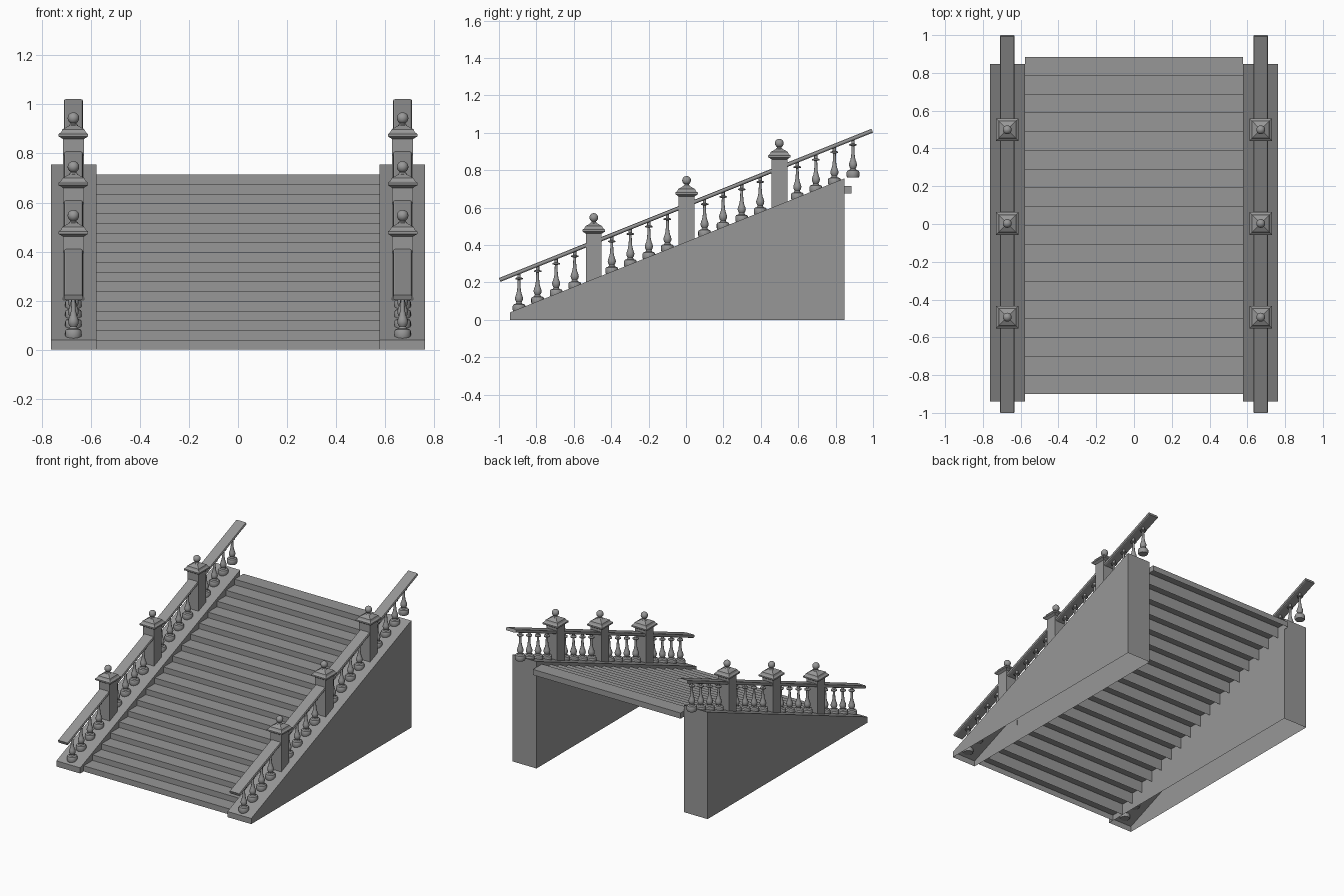
import bpy, bmesh, math
from mathutils import Matrix

if "Cube" in bpy.data.objects:
    bpy.data.objects.remove(bpy.data.objects["Cube"])

SLOPE = 0.4006          # rise per unit of run
PITCH = 0.0992          # tread depth and baluster spacing
RISE = 0.0397
RAIL_X = 0.671

stone = bpy.data.materials.new("dark_stone")
stone.diffuse_color = (0.31, 0.31, 0.31, 1)
stone.use_nodes = True
stone.node_tree.nodes["Principled BSDF"].inputs["Base Color"].default_value = stone.diffuse_color


def finish(bm, name):
    bmesh.ops.recalc_face_normals(bm, faces=bm.faces[:])
    me = bpy.data.meshes.new(name)
    bm.to_mesh(me)
    bm.free()
    me.materials.append(stone)
    return me


def place(me, name, loc=(0, 0, 0)):
    ob = bpy.data.objects.new(name, me)
    bpy.context.collection.objects.link(ob)
    ob.location = loc
    return ob


def lathe(name, profile, n, square=False):
    """Turn (radius, z) pairs into a closed solid; square=True treats radius as half width."""
    bm = bmesh.new()
    k, off = (math.sqrt(2), math.pi / 4) if square else (1, 0)
    rings = [[bm.verts.new((r * k * math.cos(off + 2 * math.pi * i / n),
                            r * k * math.sin(off + 2 * math.pi * i / n), z))
              for i in range(n)] for r, z in profile]
    for a, b in zip(rings, rings[1:]):
        for i in range(n):
            j = (i + 1) % n
            bm.faces.new((a[i], a[j], b[j], b[i]))
    bm.faces.new(rings[0][::-1])
    bm.faces.new(rings[-1])
    return finish(bm, name)


def box(name, size, bevel=0.0, open_bottom=False):
    bm = bmesh.new()
    bmesh.ops.create_cube(bm, size=1, matrix=Matrix.Diagonal((*size, 1)))
    if open_bottom:
        bm.normal_update()
        under = [f for f in bm.faces if f.normal.z < -0.5]
        bmesh.ops.delete(bm, geom=under, context='FACES_ONLY')
    if bevel:
        long_edges = [e for e in bm.edges
                      if abs(e.verts[0].co.y - e.verts[1].co.y) > 0.5]
        bmesh.ops.bevel(bm, geom=long_edges, offset=bevel, segments=2,
                        profile=0.5, affect='EDGES')
    return finish(bm, name)


def stringer(name, x0, x1):
    """Wedge-shaped side wall, open underneath."""
    bm = bmesh.new()
    prof = [(-0.94, 0), (-0.94, 0.04), (0.847, 0.756), (0.847, 0)]
    a = [bm.verts.new((x0, y, z)) for y, z in prof]
    b = [bm.verts.new((x1, y, z)) for y, z in prof]
    bm.faces.new(a)
    bm.faces.new(b[::-1])
    for i in range(3):
        bm.faces.new((a[i], b[i], b[i + 1], a[i + 1]))
    return finish(bm, name)


# Steps: hollow slabs, open underneath
step_mesh = box("step", (1.154, PITCH, RISE), open_bottom=True)
for i in range(18):
    place(step_mesh, f"step_{i + 1}", (0, -0.901 + (i + 0.5) * PITCH, (i + 0.5) * RISE))

# Newel post with square moulded cap
post_mesh = lathe("newel_post", [
    (0.0425, -0.02), (0.0425, 0.243), (0.051, 0.249), (0.060, 0.254), (0.060, 0.264),
    (0.050, 0.272), (0.045, 0.283), (0.013, 0.301)], 4, square=True)

# Ball finial
ball = [(0.0235 * math.cos(math.radians(t)), 0.329 + 0.0235 * math.sin(math.radians(t)))
        for t in range(-60, 86, 16)]
finial_mesh = lathe("finial", [(0.018, 0.291), (0.018, 0.300), (0.012, 0.305)] + ball
                    + [(0.001, 0.3525)], 16)

# Turned baluster
baluster_mesh = lathe("baluster", [
    (0.031, 0), (0.034, 0.007), (0.034, 0.028), (0.030, 0.036), (0.018, 0.040),
    (0.014, 0.048), (0.019, 0.056), (0.022, 0.068), (0.019, 0.080), (0.014, 0.093),
    (0.010, 0.112), (0.008, 0.140), (0.007, 0.168), (0.020, 0.171), (0.020, 0.177),
    (0.009, 0.181), (0.009, 0.205)], 16)

# Handrail slab with rounded long edges
rail_mesh = box("handrail", (0.078, 2.146, 0.022), bevel=0.009)

smooth_objects = []
for side, s in (("left", -1), ("right", 1)):
    place(stringer(f"{side}_side_wall", s * 0.576, s * 0.762), f"{side}_side_wall")
    rail = place(rail_mesh, f"{side}_handrail", (s * RAIL_X, 0, 0.6125))
    rail.rotation_euler.x = math.atan(SLOPE)
    # Posts at every fifth position, balusters elsewhere
    for i in range(-9, 10):
        y = i * PITCH
        if i % 5 == 0:
            loc = (s * RAIL_X, y + 0.003, 0.4165 + SLOPE * y)
            place(post_mesh, f"{side}_newel_post", loc)
            smooth_objects.append(place(finial_mesh, f"{side}_finial", loc))
        else:
            loc = (s * RAIL_X, y, 0.404 + SLOPE * y)
            smooth_objects.append(place(baluster_mesh, f"{side}_baluster", loc))

# Smooth the turned parts
for ob in smooth_objects:
    ob.select_set(True)
bpy.context.view_layer.objects.active = smooth_objects[0]
bpy.ops.object.shade_smooth_by_angle(angle=math.radians(40))
